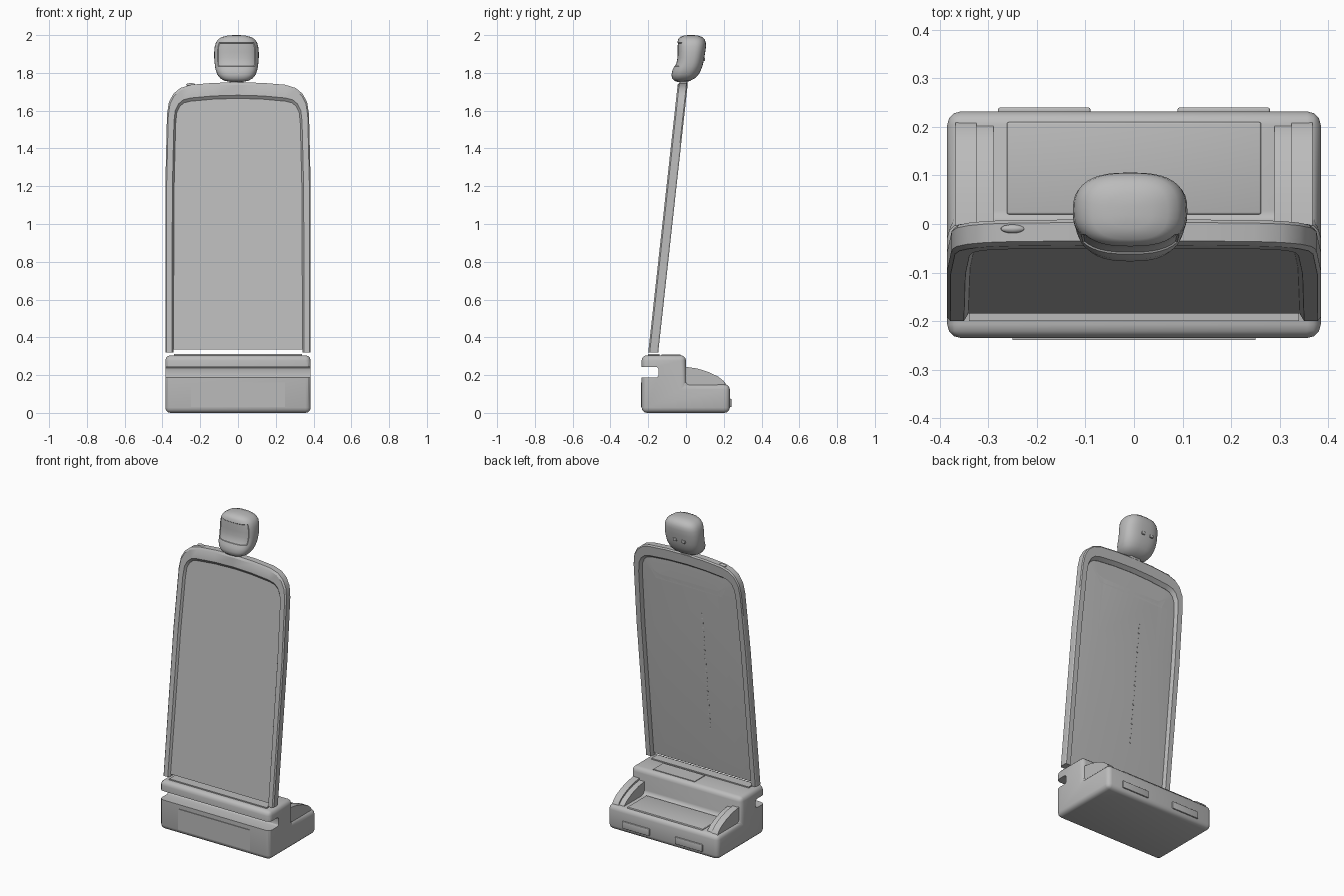
import bpy, bmesh, math

cube = bpy.data.objects.get("Cube")
if cube:
    bpy.data.objects.remove(cube, do_unlink=True)

GREY = (0.5, 0.5, 0.5, 1)
grey = bpy.data.materials.new("light_grey")
grey.use_nodes = True
grey.diffuse_color = GREY
for node in grey.node_tree.nodes:
    if node.type == 'BSDF_PRINCIPLED':
        node.inputs["Base Color"].default_value = GREY


def finish(bm, name, bevel=0, segments=3, angle=30):
    """Round the sharp edges, then turn the bmesh into a shaded object."""
    bmesh.ops.recalc_face_normals(bm, faces=bm.faces[:])
    if bevel:
        edges = [e for e in bm.edges if e.calc_face_angle(0) > 0.7]
        bmesh.ops.bevel(bm, geom=edges, offset=bevel, offset_type='OFFSET',
                        segments=segments, profile=0.5, affect='EDGES',
                        clamp_overlap=True)
    mesh = bpy.data.meshes.new(name)
    bm.to_mesh(mesh)
    bm.free()
    obj = bpy.data.objects.new(name, mesh)
    bpy.context.collection.objects.link(obj)
    mesh.materials.append(grey)
    select(obj)
    bpy.ops.object.shade_smooth_by_angle(angle=math.radians(angle))
    return obj


def select(obj):
    bpy.ops.object.select_all(action='DESELECT')
    obj.select_set(True)
    bpy.context.view_layer.objects.active = obj


def side_profile(name, points, x0, x1, bevel=0):
    """Extrude a (y, z) outline from x0 to x1."""
    bm = bmesh.new()
    face = bm.faces.new([bm.verts.new((x0, y, z)) for y, z in points])
    moved = bmesh.ops.extrude_face_region(bm, geom=[face])["geom"]
    verts = [v for v in moved if isinstance(v, bmesh.types.BMVert)]
    bmesh.ops.translate(bm, verts=verts, vec=(x1 - x0, 0, 0))
    return finish(bm, name, bevel)


def box(name, x0, x1, y0, y1, z0, z1, bevel=0):
    outline = [(y0, z0), (y1, z0), (y1, z1), (y0, z1)]
    return side_profile(name, outline, x0, x1, bevel)


# Stepped base with a slot running through the front
base = side_profile("base", [(-0.235, 0), (0.232, 0), (0.232, 0.152), (0, 0.152),
                             (0, 0.305), (-0.235, 0.305)], -0.385, 0.385, 0.028)
slot = box("slot_cutter", -0.5, 0.5, -0.4, -0.145, 0.187, 0.243, 0.015)
slot.hide_render = True
cut = base.modifiers.new("slot", 'BOOLEAN')
cut.operation = 'DIFFERENCE'
cut.object = slot
select(base)
bpy.ops.object.modifier_apply(modifier=cut.name)
bpy.data.objects.remove(slot, do_unlink=True)
select(base)
bpy.ops.object.shade_smooth_by_angle(angle=math.radians(30))

# Details on the base
box("top_plate", -0.34, 0.34, -0.2, -0.14, 0.30, 0.312)
box("cover_plate", -0.04, 0.25, -0.13, -0.03, 0.30, 0.309)
box("tray_plate", -0.262, 0.262, 0.02, 0.21, 0.14, 0.16, 0.004)
box("front_plate", -0.25, 0.25, -0.239, -0.23, 0.03, 0.16)

FENDER = [(-0.01, 0.14), (-0.01, 0.245), (0.06, 0.235), (0.12, 0.216),
          (0.17, 0.192), (0.2, 0.168), (0.213, 0.14)]
for side, sign in (("left", 1), ("right", -1)):
    side_profile(side + "_fender", FENDER, sign * 0.325, sign * 0.368)
    rib = [(y, z - 0.012) for y, z in FENDER]
    side_profile(side + "_fender_rib", rib, sign * 0.29, sign * 0.33)
    box(side + "_rear_bumper", sign * 0.09, sign * 0.28, 0.22, 0.24, 0.03, 0.075, 0.004)

# Leaning panel: frame and screen share one slope
OUTER = [(0.385, 0.32), (0.385, 1.2), (0.376, 1.58), (0.366, 1.645), (0.342, 1.69),
         (0.305, 1.72), (0.25, 1.737), (0.13, 1.747), (0, 1.75)]
INNER = [(0.342, 0.32), (0.338, 1.2), (0.33, 1.53), (0.324, 1.59), (0.308, 1.623),
         (0.285, 1.642), (0.25, 1.65), (0.13, 1.661), (0, 1.665)]


def mirrored(path):
    return path + [(-x, z) for x, z in reversed(path[:-1])]


def lean(x, z, depth):
    return (x, -0.2 + 0.11 * (z - 0.32) + depth, z)


bm = bmesh.new()
outer, inner = mirrored(OUTER), mirrored(INNER)
rings = []
for (ox, oz), (ix, iz) in zip(outer, inner):
    section = []
    # Each section runs round the rim: bevelled outside, sloped inside
    for t, depth in ((0, 0.008), (0.15, 0), (0.8, 0), (1, 0.014),
                     (1, 0.032), (0.8, 0.053), (0.1, 0.053), (0, 0.046)):
        x, z = ox + (ix - ox) * t, oz + (iz - oz) * t
        section.append(bm.verts.new(lean(x, z, depth)))
    rings.append(section)
count = len(rings[0])
for a, b in zip(rings, rings[1:]):
    for i in range(count):
        j = (i + 1) % count
        bm.faces.new((a[i], a[j], b[j], b[i]))
bm.faces.new(rings[0])
bm.faces.new(rings[-1])
finish(bm, "panel_frame")

bm = bmesh.new()
outline = [(x * 1.01, max(z, 0.335)) for x, z in inner]
front = [bm.verts.new(lean(x, z, 0.014)) for x, z in outline]
back = [bm.verts.new(lean(x, z, 0.03)) for x, z in outline]
bm.faces.new(front)
back_face = bm.faces.new(back)
for i in range(len(front)):
    j = (i + 1) % len(front)
    bm.faces.new((front[i], front[j], back[j], back[i]))
bmesh.ops.recalc_face_normals(bm, faces=bm.faces[:])
# Shallow raised centre on the back of the screen
bmesh.ops.inset_region(bm, faces=[back_face], thickness=0.13, depth=0.008)
finish(bm, "screen")

# Row of small vents down the back
bm = bmesh.new()
for i in range(26):
    z = 0.62 + i * 0.03
    made = bmesh.ops.create_cube(bm, size=0.008)["verts"]
    bmesh.ops.translate(bm, verts=made, vec=lean(-0.08, z, 0.036))
finish(bm, "back_vents")

# Small button on the panel's upper edge
bm = bmesh.new()
bmesh.ops.create_uvsphere(bm, u_segments=16, v_segments=8, radius=1)
bmesh.ops.scale(bm, verts=bm.verts[:], vec=(0.025, 0.009, 0.009))
bmesh.ops.translate(bm, verts=bm.verts[:], vec=(-0.25, -0.01, 1.737))
finish(bm, "edge_button")

# Neck
box("neck", -0.045, 0.03, -0.032, 0.008, 1.72, 1.775, 0.008)

# Head: rounded rings stacked upward (height, half width, front y, back y)
HEAD = [(1.752, 0.02, -0.045, 0), (1.757, 0.06, -0.06, 0.02),
        (1.77, 0.085, -0.073, 0.045), (1.79, 0.101, -0.077, 0.066),
        (1.815, 0.11, -0.072, 0.079), (1.835, 0.114, -0.062, 0.087),
        (1.855, 0.116, -0.053, 0.092), (1.88, 0.118, -0.048, 0.097),
        (1.91, 0.118, -0.047, 0.102), (1.94, 0.115, -0.047, 0.106),
        (1.96, 0.109, -0.046, 0.105), (1.977, 0.098, -0.042, 0.099),
        (1.99, 0.078, -0.032, 0.085), (1.998, 0.045, -0.008, 0.062),
        (2.0, 0.012, 0.015, 0.04)]
SIDES = 40


def soft(value):
    return math.copysign(abs(value) ** 0.75, value)


bm = bmesh.new()
rings = []
for z, half, y0, y1 in HEAD:
    ring = []
    for i in range(SIDES):
        a = 2 * math.pi * i / SIDES
        ring.append(bm.verts.new((-0.008 + half * soft(math.cos(a)),
                                  (y0 + y1) / 2 + (y1 - y0) / 2 * soft(math.sin(a)), z)))
    rings.append(ring)
for a, b in zip(rings, rings[1:]):
    for i in range(SIDES):
        j = (i + 1) % SIDES
        bm.faces.new((a[i], a[j], b[j], b[i]))
bm.faces.new(rings[0])
bm.faces.new(rings[-1])
bmesh.ops.recalc_face_normals(bm, faces=bm.faces[:])
# Sunken face plate
face_plate = []
for f in bm.faces:
    c = f.calc_center_median()
    if c.y < 0 and abs(c.x + 0.008) < 0.097 and 1.835 < c.z < 1.96:
        face_plate.append(f)
bmesh.ops.inset_region(bm, faces=face_plate, thickness=0.003, depth=-0.003)
finish(bm, "head", angle=40)

# Rear socket plates on the head
for x in (-0.05, 0.01):
    box("head_socket", x - 0.012, x + 0.012, 0.08, 0.101, 1.862, 1.88, 0.003)
